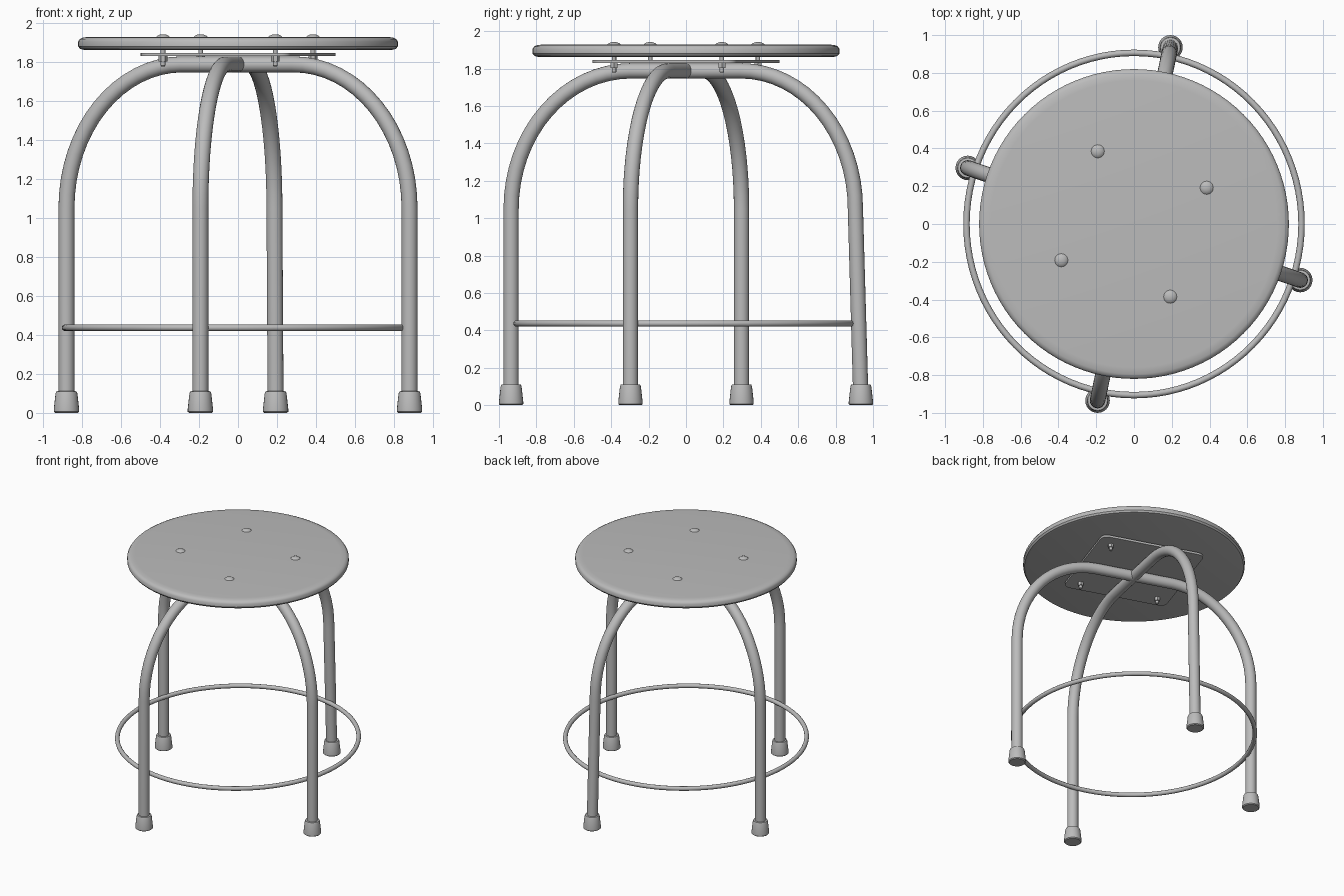
import bpy, bmesh, math
from mathutils import Vector, Matrix

cube = bpy.data.objects.get("Cube")
if cube:
    bpy.data.objects.remove(cube, do_unlink=True)

# One grey finish for the whole stool
grey = bpy.data.materials.new("plain_grey")
grey.use_nodes = True
grey.diffuse_color = (0.5, 0.5, 0.5, 1)
grey.node_tree.nodes["Principled BSDF"].inputs["Base Color"].default_value = (0.5, 0.5, 0.5, 1)

YAW = math.radians(-18.5)


def finish(name, bm, angle=35):
    bmesh.ops.recalc_face_normals(bm, faces=bm.faces)
    mesh = bpy.data.meshes.new(name)
    bm.to_mesh(mesh)
    bm.free()
    ob = bpy.data.objects.new(name, mesh)
    bpy.context.collection.objects.link(ob)
    mesh.materials.append(grey)
    bpy.ops.object.select_all(action="DESELECT")
    ob.select_set(True)
    bpy.context.view_layer.objects.active = ob
    bpy.ops.object.shade_smooth_by_angle(angle=math.radians(angle))
    return ob


def lathe(name, profile, centre=(0, 0), sides=24):
    """Spin a list of (radius, height) points into a closed solid."""
    bm = bmesh.new()
    rings = []
    for r, z in profile:
        rings.append([bm.verts.new((centre[0] + r * math.cos(math.tau * i / sides),
                                    centre[1] + r * math.sin(math.tau * i / sides), z))
                      for i in range(sides)])
    for a, b in zip(rings, rings[1:]):
        for i in range(sides):
            j = (i + 1) % sides
            bm.faces.new((a[i], a[j], b[j], b[i]))
    bm.faces.new(rings[0])
    bm.faces.new(rings[-1])
    return finish(name, bm)


def tube(name, points, radius, closed=False, sides=20):
    """Sweep a round section along a path."""
    bm = bmesh.new()
    n = len(points)
    side = (points[1] - points[0]).cross(points[n // 2] - points[0]).normalized()
    rings = []
    for k, p in enumerate(points):
        before = points[k - 1] if closed or k else p
        after = points[(k + 1) % n] if closed or k < n - 1 else p
        up = side.cross((after - before).normalized())
        rings.append([bm.verts.new(p + radius * (math.cos(math.tau * i / sides) * side
                                                 + math.sin(math.tau * i / sides) * up))
                      for i in range(sides)])
    pairs = list(zip(rings, rings[1:])) + ([(rings[-1], rings[0])] if closed else [])
    for a, b in pairs:
        for i in range(sides):
            j = (i + 1) % sides
            bm.faces.new((a[i], a[j], b[j], b[i]))
    if not closed:
        bm.faces.new(rings[0])
        bm.faces.new(rings[-1])
    return finish(name, bm)


# Round seat with softened rim
lathe("seat", [(0.79, 1.862), (0.81, 1.867), (0.82, 1.88), (0.82, 1.905),
               (0.812, 1.918), (0.795, 1.926), (0.76, 1.929)], sides=96)

# Square mounting plate with rounded corners
bm = bmesh.new()
half, corner = 0.405, 0.05
outline = []
for q in range(4):
    for s in range(6):
        a = math.pi / 2 * (q + s / 5)
        mid = math.pi / 2 * q + math.pi / 4
        reach = (half - corner) * math.sqrt(2)
        outline.append(bm.verts.new((reach * math.cos(mid) + corner * math.cos(a),
                                     reach * math.sin(mid) + corner * math.sin(a), 1.83)))
plate = bm.faces.new(outline)
extruded = bmesh.ops.extrude_face_region(bm, geom=[plate])["geom"]
bmesh.ops.translate(bm, vec=(0, 0, 0.017),
                    verts=[v for v in extruded if isinstance(v, bmesh.types.BMVert)])
bmesh.ops.rotate(bm, verts=bm.verts, matrix=Matrix.Rotation(YAW, 3, "Z"))
finish("mounting_plate", bm)

# Bolts through seat and plate
for k in range(4):
    a = YAW + math.pi / 4 + k * math.pi / 2
    c = (0.43 * math.cos(a), 0.43 * math.sin(a))
    lathe(f"bolt_head_{k + 1}", [(0.035, 1.922), (0.035, 1.929), (0.029, 1.935),
                                 (0.017, 1.94), (0.005, 1.942)], c)
    lathe(f"bolt_shaft_{k + 1}", [(0.009, 1.778), (0.012, 1.782), (0.012, 1.925)], c, 16)
    lathe(f"bolt_nut_{k + 1}", [(0.022, 1.803), (0.022, 1.831)], c, 6)

# Two crossing bent-tube arches, each making a pair of legs
FLAT, BEND = 0.30, 1.05


def arch_path(foot_a, foot_b, lean_b):
    points = []
    for foot, lean in ((foot_a, 0), (foot_b, lean_b)):
        out = Vector((foot[0], foot[1], 0))
        reach = out.length - lean
        out.normalize()
        half_path = [out * (reach + lean) + Vector((0, 0, 0.03))]
        for s in range(17):
            a = math.pi / 2 * s / 16
            r = FLAT + (reach - FLAT) * math.cos(a)
            half_path.append(out * r + Vector((0, 0, BEND + 0.738 * math.sin(a))))
        points += half_path if not points else half_path[::-1]
    return points


feet = {"left": (0.88, -0.297), "right": (-0.88, 0.297),
        "front": (-0.193, -0.935), "back": (0.193, 0.935)}
tube("side_leg_arch", arch_path(feet["left"], feet["right"], 0), 0.041)
tube("front_back_leg_arch", arch_path(feet["front"], feet["back"], 0.03), 0.041)

# Tapered foot caps
for side, pos in feet.items():
    lathe(f"{side}_foot_cap", [(0.058, 0), (0.065, 0.006), (0.065, 0.02), (0.056, 0.1),
                               (0.052, 0.11), (0.04, 0.112)], pos)

# Foot ring
ring = [Vector((0.887 * math.cos(math.tau * i / 96), 0.906 * math.sin(math.tau * i / 96), 0.437))
        for i in range(96)]
tube("foot_ring", ring, 0.017, closed=True, sides=12)
